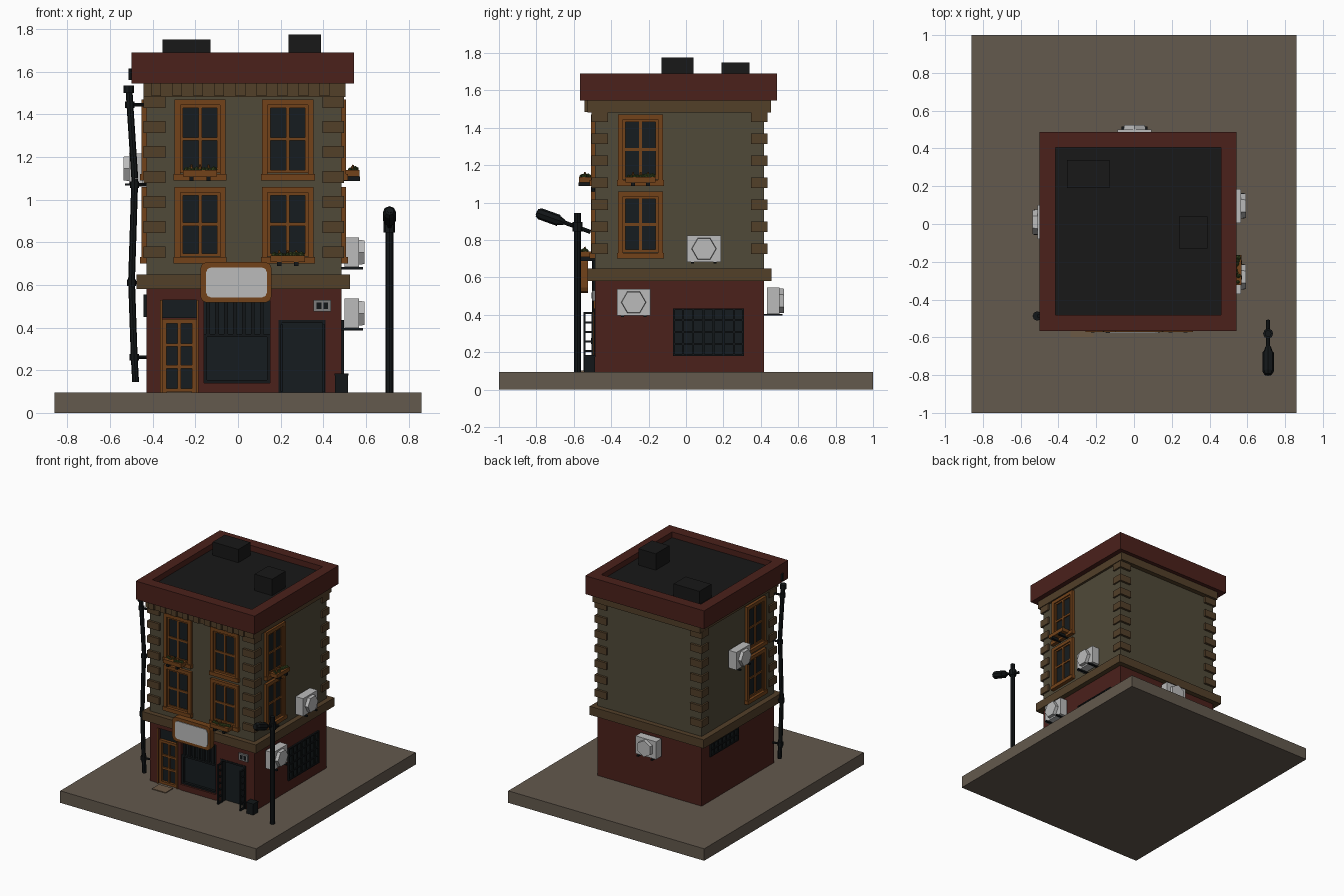
import bpy, bmesh, math, random
from mathutils import Vector, Matrix

if "Cube" in bpy.data.objects:
    bpy.data.objects.remove(bpy.data.objects["Cube"])

random.seed(3)
COL = dict(stone=(.125, .1, .075), wall=(.08, .068, .04), trim=(.085, .05, .022), red=(.07, .015, .011),
           wood=(.17, .055, .01), glass=(.008, .012, .014), black=(.006, .008, .009), roof=(.009, .009, .009),
           white=(.5, .5, .5), grey=(.2, .2, .2), green=(.035, .055, .012), mat=(.15, .1, .06))
MATS = {}
for k, c in COL.items():
    MATS[k] = bpy.data.materials.new(k)
    MATS[k].diffuse_color = (*c, 1)


def finish(name, bm, col):
    bmesh.ops.recalc_face_normals(bm, faces=bm.faces)
    me = bpy.data.meshes.new(name)
    bm.to_mesh(me)
    bm.free()
    ob = bpy.data.objects.new(name, me)
    me.materials.append(MATS[col])
    bpy.context.collection.objects.link(ob)
    return ob


def boxes(name, col, items, rot=None):
    """One object from (x0, x1, y0, y1, z0, z1) boxes."""
    bm = bmesh.new()
    for x0, x1, y0, y1, z0, z1 in items:
        m = Matrix.Translation(((x0 + x1) / 2, (y0 + y1) / 2, (z0 + z1) / 2)) @ \
            Matrix.Diagonal((abs(x1 - x0), abs(y1 - y0), z1 - z0, 1))
        bmesh.ops.create_cube(bm, size=1, matrix=m)
    if rot:
        bmesh.ops.transform(bm, matrix=rot, verts=bm.verts)
    return finish(name, bm, col)


def rods(name, col, segs, sides=8):
    """One object from (start, end, start radius, end radius) cylinders."""
    bm = bmesh.new()
    for a, b, r0, r1 in segs:
        a, b = Vector(a), Vector(b)
        q = (b - a).to_track_quat('Z', 'Y').to_matrix().to_4x4()
        bmesh.ops.create_cone(bm, cap_ends=True, segments=sides, radius1=r0, radius2=r1,
                              depth=(b - a).length, matrix=Matrix.Translation((a + b) / 2) @ q)
    return finish(name, bm, col)


X0, X1, Y0, Y1 = -.43, .485, -.487, .417      # wall planes


def on(face, u0, u1, d0, d1, z0, z1):
    """Box on a wall: u along it, d outward from it."""
    return {'front': (u0, u1, Y0 - d1, Y0 - d0, z0, z1), 'back': (u0, u1, Y1 + d0, Y1 + d1, z0, z1),
            'right': (X1 + d0, X1 + d1, u0, u1, z0, z1), 'left': (X0 - d1, X0 - d0, u0, u1, z0, z1)}[face]


def pt(face, u, d, z):
    b = on(face, u, u, d, d, z, z)
    return (b[0], b[2], z)


def frame(f, u0, u1, d0, d1, z0, z1, w):
    return [on(f, u0, u0 + w, d0, d1, z0, z1), on(f, u1 - w, u1, d0, d1, z0, z1),
            on(f, u0 + w, u1 - w, d0, d1, z0, z0 + w), on(f, u0 + w, u1 - w, d0, d1, z1 - w, z1)]


def bars(f, u0, u1, d0, d1, z0, z1, nu, nz, w):
    """Grid bars dividing a panel into nu x nz cells."""
    us = [u0 + (u1 - u0) * i / nu for i in range(1, nu)]
    zs = [z0 + (z1 - z0) * i / nz for i in range(1, nz)]
    return [on(f, u - w / 2, u + w / 2, d0, d1, z0, z1) for u in us] + \
           [on(f, u0, u1, d0, d1, z - w / 2, z + w / 2) for z in zs]


# Pavement slab, ground floor core and shopfront piers
boxes('pavement', 'stone', [(-.86, .86, -1, 1, 0, .095)])
boxes('ground_floor', 'red', [(X0, X1, -.44, Y1, .095, .58)])
boxes('shopfront_piers', 'red',
      [on('front', a, b, -.047, 0, .095, .53) for a, b in
       ((X0, -.355), (-.195, -.16), (.15, .19), (.41, X1))] +
      [on('front', X0, X1, -.047, 0, .53, .58), on('front', -.16, .15, -.047, .005, .095, .14),
       on('front', .19, .41, -.047, 0, .435, .53)])

# Upper floors, cornices, roof
boxes('lower_cornice', 'trim', [(X0 - .045, X1 + .04, Y0 - .04, Y1 + .04, .58, .648)])
boxes('upper_floors', 'wall', [(X0, X1, Y0, Y1, .64, 1.49)])
boxes('upper_cornice', 'trim', [(X0 - .012, X1 + .018, Y0 - .04, Y1 + .038, 1.482, 1.547)])
boxes('dentils', 'trim', [(x, x + .045, Y0 - .055, Y0 - .03, 1.485, 1.547)
                          for x in [-.405 + .0985 * i for i in range(9)]])
A, B, C, D = -.5, .543, -.567, .487
boxes('parapet', 'red', [(A, -.415, C, D, 1.545, 1.69), (.46, B, C, D, 1.545, 1.69),
                         (-.415, .46, C, -.482, 1.545, 1.69), (-.415, .46, .405, D, 1.545, 1.69)])
boxes('roof_deck', 'roof', [(-.415, .46, -.482, .405, 1.547, 1.645)])
boxes('roof_boxes', 'roof', [(-.355, -.13, .19, .34, 1.64, 1.75), (.237, .39, -.13, .04, 1.64, 1.775)])

# Corner quoins
q = []
for i in range(7):
    z = .725 + .1175 * i
    for cx, s in ((X0, 1), (X1, -1)):
        for cy, t in ((Y0, 1), (Y1, -1)):
            q.append((*sorted((cx - s * .013, cx + s * .09)), *sorted((cy - t * .018, cy + t * .07)), z, z + .056))
boxes('quoins', 'trim', q)


# Sash windows
def window(f, u0, u1, z0, z1):
    n = f'{f}_window'
    a, b, c, d = u0 + .026, u1 - .026, z0 + .034, z1 - .026
    boxes(n + '_frame', 'wood', frame(f, u0, u1, 0, .022, z0, z1, .027) +
          frame(f, a, b, 0, .013, c, d, .014) + bars(f, a, b, 0, .012, c, d, 2, 2, .016) +
          [on(f, u0 - .005, u1 + .005, 0, .03, z0, z0 + .03)])
    boxes(n + '_glass', 'glass', [on(f, a, b, 0, .004, c, d)])


for z0, z1 in ((.70, 1.06), (1.09, 1.47)):
    window('front', -.297, -.058, z0, z1)
    window('front', .112, .355, z0, z1)
    for f in ('right', 'left'):
        window(f, -.364, -.123, z0, z1)


# Flower boxes with soil, leaves and blooms
def flowers(f, u, z):
    boxes('flower_box', 'wood', [on(f, u - .08, u + .08, .02, .085, z + .008, z + .038)])
    boxes('flower_box_bracket', 'black', [on(f, u + s * .04 - .01, u + s * .04 + .01, 0, .088, z - .012, z + .008)
                                          for s in (-1, 1)])
    bm = bmesh.new()
    for i in range(9):
        p = pt(f, u - .064 + .016 * i, random.uniform(.035, .07), z + .04)
        bmesh.ops.create_icosphere(bm, subdivisions=1, radius=random.uniform(.009, .018),
                                   matrix=Matrix.Translation(p))
    finish('flower_leaves', bm, 'green')
    rods('flower_blooms', 'wood', [(pt(f, u + k * .04, .05, z + .045), pt(f, u + k * .04, .055, z + .063), .008, .004)
                                   for k in (-1, 0, 1)], 5)


flowers('front', -.178, 1.1)
flowers('front', .233, .7)
flowers('right', -.243, 1.1)


# Air conditioners with six-sided fan covers
def aircon(f, u, z):
    boxes('aircon_body', 'white', [on(f, u - .09, u + .09, .015, .082, z, z + .14)])
    fan = rods('aircon_fan', 'white', [(pt(f, u, .08, z + .07), pt(f, u, .107, z + .07), .067, .064)], 6)
    if f in ('right', 'left'):      # point the hexagon sideways
        c = Vector(pt(f, u, .09, z + .07))
        fan.data.transform(Matrix.Translation(c) @ Matrix.Rotation(math.pi / 6, 4, 'X') @ Matrix.Translation(-c)
                           if max(v.co.z for v in fan.data.vertices) > z + .132 else Matrix())
    boxes('aircon_bracket', 'black', [on(f, u + s * .06 - .008, u + s * .06 + .008, 0, .1, z - .01, z)
                                      for s in (-1, 1)])


for f, u, z in (('right', -.28, .397), ('right', .096, .683), ('back', .003, .405), ('left', .01, 1.075)):
    aircon(f, u, z)

# Barred windows on the side walls
for n, f, a, b, c, d, nu, nz in (('right_grille', 'right', -.07, .31, .18, .435, 7, 4),
                                 ('left_grille', 'left', -.03, .32, .45, .555, 7, 2)):
    boxes(n + '_glass', 'glass', [on(f, a, b, 0, .003, c, d)])
    boxes(n, 'black', frame(f, a, b, 0, .012, c, d, .01) + bars(f, a, b, 0, .012, c, d, nu, nz, .01))

# Entrance door, transom and mat
F = 'front'
boxes('door_frame', 'wood', frame(F, -.355, -.195, -.03, -.005, .095, .44, .02) +
      bars(F, -.335, -.215, -.03, -.012, .115, .42, 2, 3, .016) +
      [on(F, -.365, -.355, 0, .008, .095, .53), on(F, -.195, -.185, 0, .008, .095, .53)])
boxes('door_glass', 'glass', [on(F, -.34, -.21, -.047, -.025, .11, .43)])
boxes('transom', 'glass', [on(F, -.355, -.195, -.047, -.02, .445, .53)])
boxes('door_mat', 'mat', [(-.335, -.215, -.6, -.51, .095, .101)])

# Shop window with upright slats above
boxes('shop_glass', 'glass', [on(F, -.16, .15, -.047, -.03, .14, .53)])
boxes('shop_window_frame', 'black', frame(F, -.16, .15, -.032, -.01, .14, .37, .014) +
      [on(F, -.15 + .042 * i, -.132 + .042 * i, -.032, -.012, .37, .53) for i in range(7)])

# Side entrance with open lattice gates
boxes('side_entrance', 'glass', [on(F, .19, .41, -.047, -.04, .095, .435)])
boxes('side_entrance_frame', 'black', frame(F, .19, .41, -.04, .004, .07, .435, .014))
g = []
for x in (.2, .395):
    g += [(x, x + .012, y, y + .01, .1, .415) for y in (-.547, -.505)]
    g += [(x, x + .012, -.547, -.495, z, z + .01) for z in [.1 + .0508 * i for i in range(7)]]
boxes('lattice_gates', 'black', g)

# Vent box and bin
boxes('wall_vent', 'grey', [on(F, .355, .435, 0, .015, .475, .53)])
boxes('wall_vent_holes', 'black', [on(F, a, a + .022, 0, .018, .487, .518) for a in (.369, .4)])
boxes('bin', 'black', [(.455, .515, -.545, -.487, .095, .175), (.452, .518, -.548, -.485, .175, .185)])


# Blank hanging sign with clipped corners
def plaque(name, col, x0, x1, z0, z1, y0, y1, c):
    bm = bmesh.new()
    pts = [(x0 + c, z0), (x1 - c, z0), (x1 - .3 * c, z0 + .3 * c), (x1, z0 + c), (x1, z1 - c),
           (x1 - .3 * c, z1 - .3 * c), (x1 - c, z1), (x0 + c, z1), (x0 + .3 * c, z1 - .3 * c), (x0, z1 - c),
           (x0, z0 + c), (x0 + .3 * c, z0 + .3 * c)]
    face = bm.faces.new([bm.verts.new((x, y0, z)) for x, z in pts])
    r = bmesh.ops.extrude_face_region(bm, geom=[face])
    bmesh.ops.translate(bm, vec=(0, y1 - y0, 0), verts=[v for v in r['geom'] if isinstance(v, bmesh.types.BMVert)])
    finish(name, bm, col)


plaque('sign_frame', 'wood', -.176, .157, .517, .707, -.573, -.525, .028)
plaque('sign_panel', 'white', -.15, .136, .541, .682, -.578, -.57, .024)
boxes('sign_mount', 'black', [(x, x + .02, -.53, -.48, .6, .64) for x in (-.12, .08)])

# Crooked drainpipe with collars and wall clips
path = [(-.512, 1.53), (-.505, 1.42), (-.484, 1.1), (-.49, .9), (-.499, .62), (-.487, .27), (-.48, .145)]
P = [(x, -.487, z) for x, z in path]
rods('drainpipe', 'black', [(a, b, .016, .016) for a, b in zip(P, P[1:])] +
     [((-.512, -.487, 1.5), (-.512, -.487, 1.535), .025, .025)] +
     [((x, -.487, z - .015), (x, -.487, z + .015), .022, .022)
      for x, z in ((-.507, 1.445), (-.485, 1.07), (-.499, .61), (-.487, .26))] +
     [((x, -.487, z), (-.42, -.475, z), .008, .008) for x, z in
      ((-.507, 1.445), (-.485, 1.07), (-.499, .61), (-.487, .26))] +
     [((-.502, -.487, 1.56), (-.502, -.487, 1.615), .012, .012)])

# Street lamp with tilted head
lx, ly = .71, -.58


def arm(t):
    return (lx, ly - t, .868 + .36 * t)


rods('lamp_post', 'black', [((lx, ly, .095), (lx, ly, .945), .018, .018), (arm(-.07), arm(.22), .011, .011),
                            ((lx, ly, .845), (lx, ly, .895), .027, .027), (arm(.07), arm(.105), .015, .027)])
rods('lamp_head', 'black', [(arm(.1), arm(.2), .031, .031), (arm(.2), arm(.217), .031, .02)])

for m in bpy.data.materials:
    if m.users and not m.is_grease_pencil:
        m.use_nodes = True
        m.node_tree.nodes["Principled BSDF"].inputs["Base Color"].default_value = m.diffuse_color
